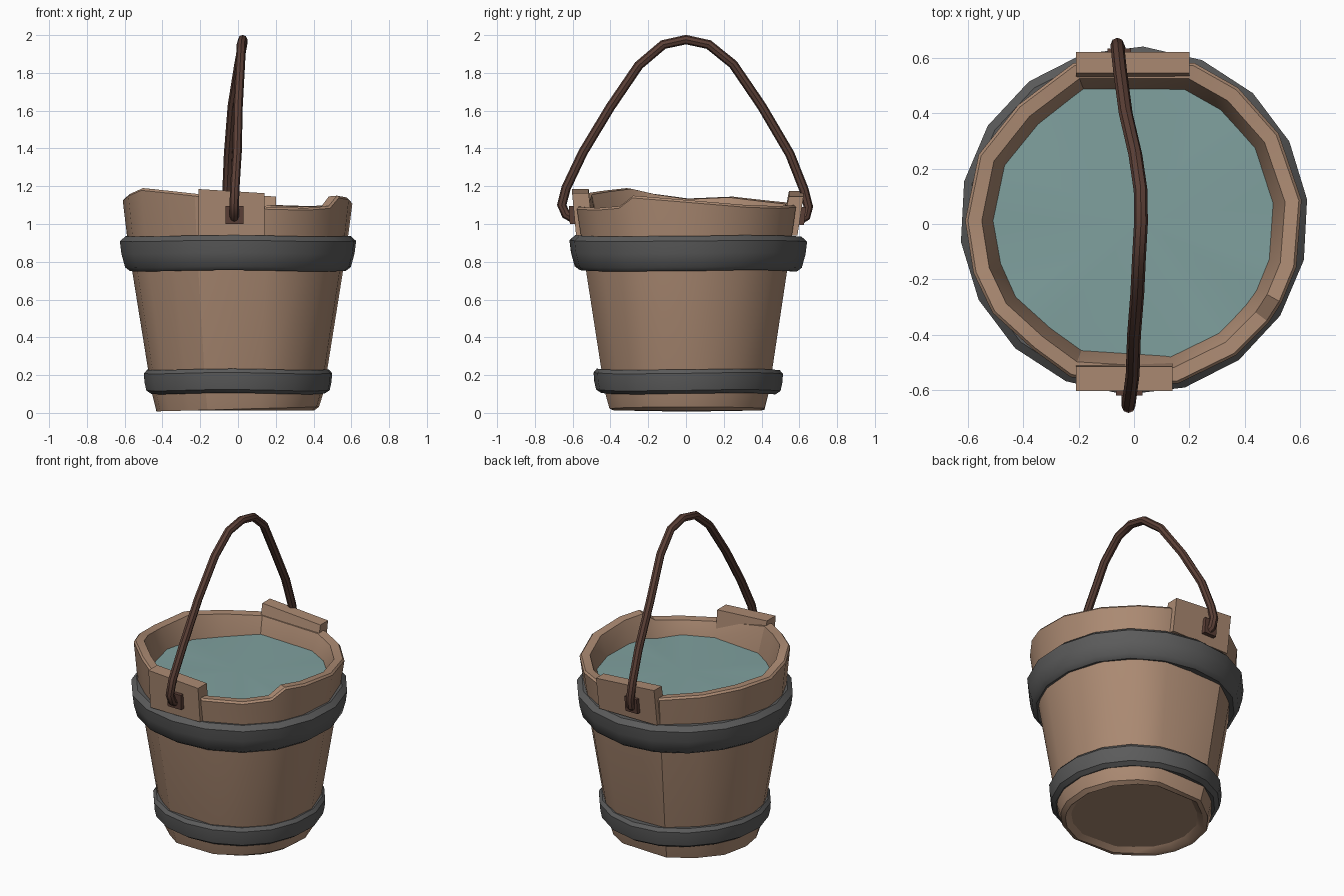
import bpy, bmesh, math
from mathutils import Vector

if "Cube" in bpy.data.objects:
    bpy.data.objects.remove(bpy.data.objects["Cube"])

def material(name, rgb):
    m = bpy.data.materials.new(name)
    m.diffuse_color = (*rgb, 1)
    m.use_nodes = True
    m.node_tree.nodes["Principled BSDF"].inputs["Base Color"].default_value = m.diffuse_color
    return m

WOOD = material("wood", (0.41, 0.255, 0.17))
IRON = material("dark_iron", (0.105, 0.105, 0.105))
WATER = material("water", (0.215, 0.355, 0.345))
ROPE = material("handle_brown", (0.105, 0.05, 0.037))
CY = 0.012  # small sideways drift of the hand-made body

def make_object(name, bm, mat, smooth=35):
    bmesh.ops.recalc_face_normals(bm, faces=bm.faces[:])
    me = bpy.data.meshes.new(name)
    bm.to_mesh(me)
    bm.free()
    ob = bpy.data.objects.new(name, me)
    bpy.context.collection.objects.link(ob)
    me.materials.append(mat)
    if smooth:
        bpy.ops.object.select_all(action='DESELECT')
        ob.select_set(True)
        bpy.context.view_layer.objects.active = ob
        bpy.ops.object.shade_smooth_by_angle(angle=math.radians(smooth))
    return ob

def ring(bm, angles, r, z):
    """Ring of vertices; r and z may be functions of the angle index."""
    out = []
    for i, a in enumerate(angles):
        rr = r(i) if callable(r) else r
        zz = z(i) if callable(z) else z
        t = math.radians(a)
        out.append(bm.verts.new((rr * math.cos(t), rr * math.sin(t) + CY, zz)))
    return out

def bridge(bm, a, b):
    n = len(a)
    for i in range(n):
        j = (i + 1) % n
        bm.faces.new((a[i], a[j], b[j], b[i]))

# Uneven staves: angle and rim height
RIM = [(-75, 1.09), (-53, 1.085), (-37, 1.095), (-29, 1.15), (-16, 1.14),
       (7, 1.12), (31, 1.10), (52, 1.095), (69, 1.10), (111, 1.11),
       (135, 1.125), (157, 1.145), (180, 1.135), (198, 1.16),
       (213, 1.19), (232, 1.175), (248, 1.16)]
ANG = [a for a, h in RIM]

def wob(r):
    # corners of the long flat staves sit slightly inward
    return lambda i: r * (0.97 if ANG[i] in (135, 232) else 1.0)

# Wooden tub: outer wall, rim, inner wall, floor and recessed base
bm = bmesh.new()
profile = [(0.37, 0.035), (0.405, 0.012), (0.432, lambda i: 0.02 + 0.012 * math.cos(math.radians(ANG[i]))),
           (0.457, 0.11), (0.56, 0.75), (0.588, 0.94),
           (0.61, lambda i: RIM[i][1] - 0.012), (0.60, lambda i: RIM[i][1]),
           (0.55, lambda i: RIM[i][1] - 0.004), (0.505, 0.99), (0.40, 0.10)]
rings = [ring(bm, ANG, wob(r), z) for r, z in profile]
for a, b in zip(rings, rings[1:]):
    bridge(bm, a, b)
bm.faces.new(rings[0])
bm.faces.new(rings[-1])
make_object("wooden_tub", bm, WOOD, 30)

# Box with a leaning front: bottom and top outlines
def block(name, mat, x0, x1, low, high, slope=0.0):
    """low/high = (y0, y1, z); slope lowers the right top edge."""
    bm = bmesh.new()
    rows = []
    for (y0, y1, z), s in ((low, 0), (high, slope)):
        rows.append([bm.verts.new(p) for p in
                     ((x0, y0, z), (x1, y0, z - s), (x1, y1, z - s), (x0, y1, z))])
    bridge(bm, rows[0], rows[1])
    bm.faces.new(rows[0])
    bm.faces.new(rows[1])
    return make_object(name, bm, mat, 0)

# Raised staves that carry the handle
block("front_stave", WOOD, -0.21, 0.14, (-0.582, -0.49, 0.94), (-0.603, -0.515, 1.185), 0.022)
block("back_stave", WOOD, -0.21, 0.20, (0.59, 0.50, 0.94), (0.622, 0.545, 1.175), 0.03)

# Iron hoops with slightly rounded outer faces
def hoop(name, prof):
    bm = bmesh.new()
    angles = [i * 20 + 7 for i in range(18)]
    rs = [ring(bm, angles, r, lambda i, z=z: z + 0.004 * math.sin(i * 1.1)) for r, z in prof]
    for a, b in zip(rs, rs[1:] + rs[:1]):
        bridge(bm, a, b)
    make_object(name, bm, IRON, 40)

hoop("upper_hoop", [(0.53, 0.76), (0.575, 0.752), (0.602, 0.772), (0.622, 0.845),
                    (0.63, 0.91), (0.60, 0.937), (0.55, 0.935)])
hoop("lower_hoop", [(0.42, 0.11), (0.462, 0.102), (0.489, 0.12), (0.499, 0.165),
                    (0.502, 0.21), (0.485, 0.23), (0.44, 0.228)])

# Water surface
bm = bmesh.new()
w = ring(bm, ANG, wob(0.51), lambda i: 1.0 + 0.006 * math.sin(i * 2.3))
mid = bm.verts.new((0.02, CY, 1.008))
for i in range(len(w)):
    bm.faces.new((w[i], w[(i + 1) % len(w)], mid))
make_object("water_surface", bm, WATER, 30)

# Bent handle: tube swept along a path
PATH = [(-.02, -.595, 1.03), (-.02, -.635, 1.05), (-.02, -.658, 1.10), (-.017, -.635, 1.19),
        (-.005, -.545, 1.38), (0, -.40, 1.62), (.012, -.25, 1.84), (.018, -.12, 1.95),
        (.025, 0, 1.976), (.024, .12, 1.95), (.005, .25, 1.845), (-.03, .40, 1.625),
        (-.05, .55, 1.37), (-.058, .625, 1.18), (-.06, .648, 1.09), (-.055, .635, 1.04),
        (-.05, .60, 1.02)]
pts = [Vector(p) for p in PATH]
bm = bmesh.new()
rs = []
for i, p in enumerate(pts):
    t = (pts[min(i + 1, len(pts) - 1)] - pts[max(i - 1, 0)]).normalized()
    side = Vector((1, 0, 0))
    side = (side - t * side.dot(t)).normalized()
    up = t.cross(side)
    rs.append([bm.verts.new(p + 0.025 * (side * math.cos(k * math.pi / 4) + up * math.sin(k * math.pi / 4)))
               for k in range(8)])
for a, b in zip(rs, rs[1:]):
    bridge(bm, a, b)
bm.faces.new(rs[0])
bm.faces.new(rs[-1])
make_object("bent_handle", bm, ROPE, 40)

# Square pads where the handle meets the staves
block("front_handle_pad", ROPE, -0.065, 0.03, (-0.615, -0.57, 1.0), (-0.62, -0.57, 1.095))
block("back_handle_pad", ROPE, -0.095, -0.01, (0.625, 0.58, 0.995), (0.635, 0.58, 1.09))
